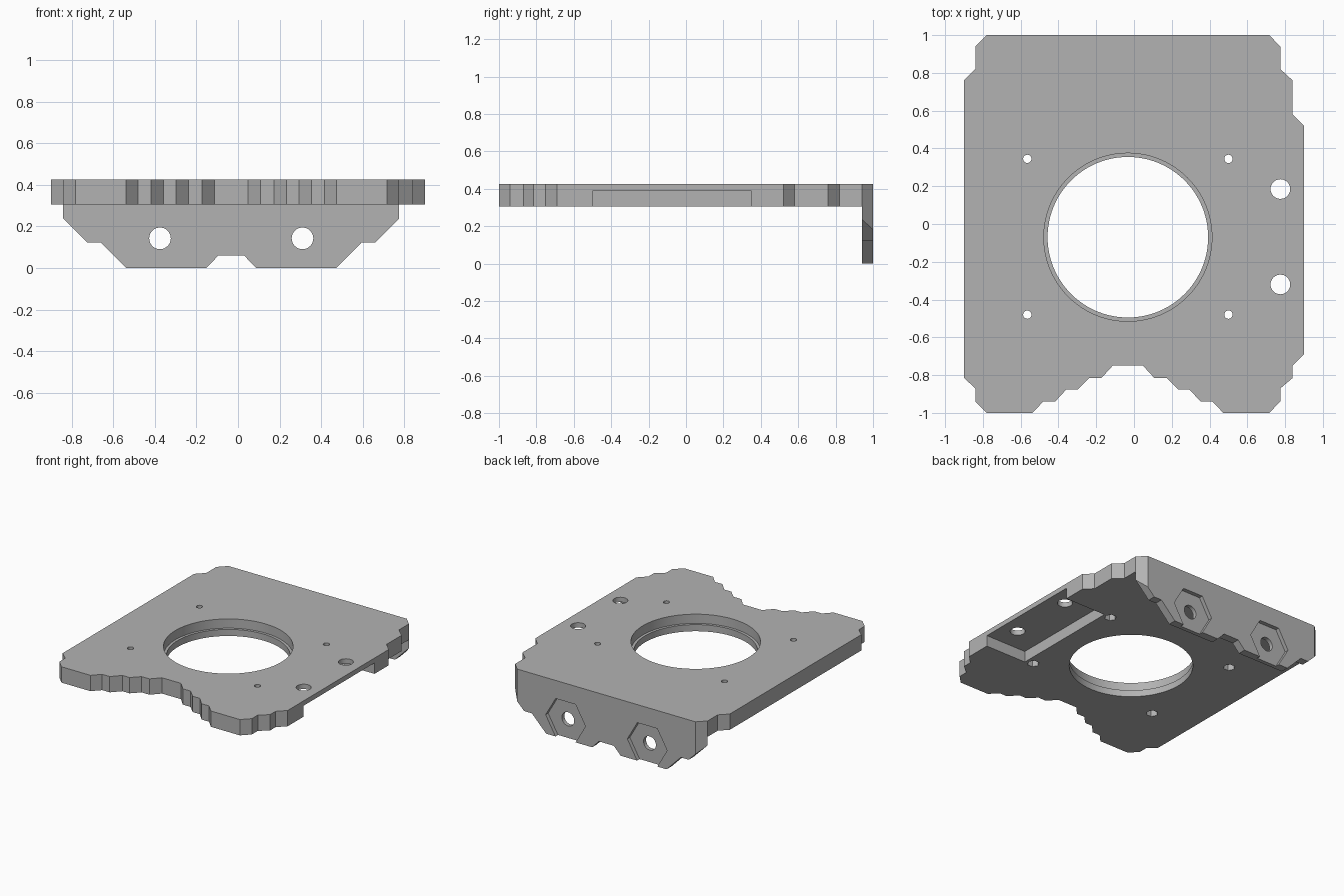
import bpy
import math
from mathutils import Matrix, Vector

if "Cube" in bpy.data.objects:
    bpy.data.objects.remove(bpy.data.objects["Cube"], do_unlink=True)

MID = -0.0325          # symmetry line of the holes and the flange
BOTTOM, TOP = 0.305, 0.425
FLANGE_Y = 0.94

grey = bpy.data.materials.new("plain grey")
grey.use_nodes = True
grey.diffuse_color = (0.45, 0.45, 0.45, 1)
grey.node_tree.nodes["Principled BSDF"].inputs["Base Color"].default_value = grey.diffuse_color


def prism(name, points, low, high, axis="Z"):
    """Extrude an outline along z, or an (x, z) outline along y."""
    n = len(points)
    verts = [Vector((a, b, h)) for h in (low, high) for a, b in points]
    if axis == "Y":
        verts = [Vector((v.x, v.z, v.y)) for v in verts]
    faces = [list(range(n))[::-1], list(range(n, 2 * n))]
    faces += [(i, (i + 1) % n, (i + 1) % n + n, i + n) for i in range(n)]
    mesh = bpy.data.meshes.new(name)
    mesh.from_pydata(verts, [], faces)
    obj = bpy.data.objects.new(name, mesh)
    bpy.context.collection.objects.link(obj)
    # make all normals point outward
    bpy.context.view_layer.objects.active = obj
    bpy.ops.object.select_all(action="DESELECT")
    obj.select_set(True)
    bpy.ops.object.mode_set(mode="EDIT")
    bpy.ops.mesh.select_all(action="SELECT")
    bpy.ops.mesh.normals_make_consistent(inside=False)
    bpy.ops.object.mode_set(mode="OBJECT")
    return obj


def ring(x, y, radius, sides):
    step = math.tau / sides
    return [(x + radius * math.cos(i * step), y + radius * math.sin(i * step))
            for i in range(sides)]


def box(x0, x1, y0, y1):
    return [(x0, y0), (x1, y0), (x1, y1), (x0, y1)]


def combine(target, cutter, operation="DIFFERENCE"):
    mod = target.modifiers.new("cut", "BOOLEAN")
    mod.operation, mod.solver, mod.object = operation, "EXACT", cutter
    bpy.context.view_layer.objects.active = target
    bpy.ops.object.modifier_apply(modifier=mod.name)
    bpy.data.objects.remove(cutter, do_unlink=True)


def cut(points, low, high, axis="Z"):
    combine(plate, prism("cutter", points, low, high, axis))


# Stepped outline: front notch and corners, mirrored about the middle
front_half = [(0.08, -0.75), (0.14, -0.815), (0.205, -0.815), (0.265, -0.875),
              (0.325, -0.875), (0.385, -0.94), (0.448, -0.94), (0.505, -1),
              (0.748, -1), (0.8075, -0.94), (0.8075, -0.87)]
back_half = [(0.8075, 0.82), (0.8075, FLANGE_Y), (0.748, 1)]
right_side = [(0.84, -0.815), (0.84, -0.75), (0.9, -0.69),
              (0.9, 0.52), (0.84, 0.58), (0.84, 0.76)]
left_side = [(-0.9, 0.76), (-0.9, -0.815)]
right = lambda half: [(MID + x, y) for x, y in half]
left = lambda half: [(MID - x, y) for x, y in reversed(half)]
outline = (right(front_half) + right_side + right(back_half)
           + left(back_half) + left_side + left(front_half))
plate = prism("mounting_plate", outline, 0, TOP)

# Remove everything under the plate in front of the back flange
cut(box(-2, 2, -2, FLANGE_Y), -1, BOTTOM)

# Stepped lower edge of the flange
flange_half = [(0.0625, 0.06), (0.12, 0), (0.505, 0), (0.625, 0.122),
               (0.69, 0.122), (0.868, 0.3), (2, 0.3), (2, 1)]
combine(plate, prism("flange_profile", right(flange_half) + left(flange_half),
                     -2, 2, "Y"), "INTERSECT")

# Large bore with a wider upper step
cut(ring(MID, -0.07, 0.425, 96), 0, 1)
cut(ring(MID, -0.07, 0.445, 96), 0.355, 1)

# Side pocket, open to the right edge, with two holes in its roof
cut(box(0.56, 1.2, -0.5, 0.35), 0.1, 0.388)
for y in (-0.32, 0.185):
    cut(ring(0.775, y, 0.052, 32), 0.2, 1)

# Four small screw holes with hexagonal nut traps underneath
for x in (MID - 0.5325, MID + 0.5325):
    for y in (-0.48, 0.345):
        cut(ring(x, y, 0.022, 20), 0, 1)
        cut(ring(x, y, 0.042, 6), 0, 0.35)

# Flange holes with hexagonal recesses on the back
for x in (MID - 0.3425, MID + 0.3425):
    cut(ring(x, 0.143, 0.052, 32), 0.8, 1.2, "Y")
    cut(ring(x, 0.143, 0.167, 6), 0.97, 1.2, "Y")

plate.data.materials.clear()
plate.data.materials.append(grey)
for poly in plate.data.polygons:
    poly.material_index = 0
bpy.ops.object.select_all(action="DESELECT")
plate.select_set(True)
bpy.context.view_layer.objects.active = plate
bpy.ops.object.shade_smooth_by_angle(angle=math.radians(25))
